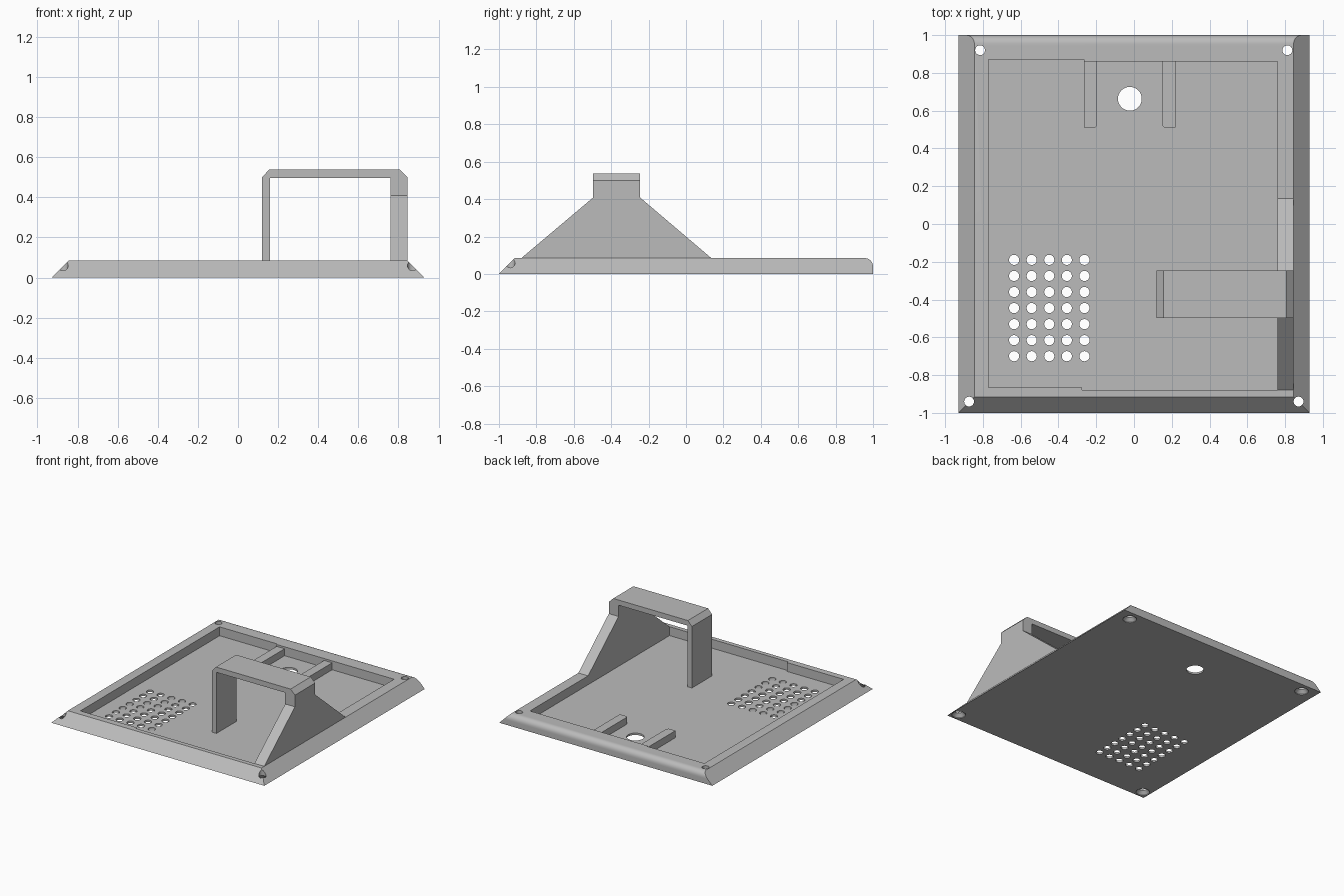
import bpy, bmesh, math

if "Cube" in bpy.data.objects:
    bpy.data.objects.remove(bpy.data.objects["Cube"])

H = 0.085       # plate height
FLOOR = 0.015   # floor thickness inside the pocket

grey = bpy.data.materials.new("plain grey")
grey.diffuse_color = (0.5, 0.5, 0.5, 1)
grey.use_nodes = True
grey.node_tree.nodes["Principled BSDF"].inputs["Base Color"].default_value = grey.diffuse_color


def make(name, rings_list):
    """Closed solids from stacks of rings (each ring a list of 3D points)."""
    bm = bmesh.new()
    for rings in rings_list:
        vs = [[bm.verts.new(p) for p in r] for r in rings]
        n = len(vs[0])
        bm.faces.new(vs[0][::-1])
        bm.faces.new(vs[-1])
        for a, b in zip(vs, vs[1:]):
            for i in range(n):
                j = (i + 1) % n
                bm.faces.new((a[i], a[j], b[j], b[i]))
    bmesh.ops.recalc_face_normals(bm, faces=bm.faces)
    me = bpy.data.meshes.new(name)
    bm.to_mesh(me)
    bm.free()
    me.materials.append(grey)
    ob = bpy.data.objects.new(name, me)
    bpy.context.collection.objects.link(ob)
    return ob


def prism(profile, lo, hi, axis):
    """Rings of a 2D profile extruded along an axis."""
    put = {"x": lambda a, b, t: (t, a, b),
           "y": lambda a, b, t: (a, t, b),
           "z": lambda a, b, t: (a, b, t)}[axis]
    return [[put(a, b, t) for a, b in profile] for t in (lo, hi)]


def turned(x, y, steps, n=24):
    """Rings of a round hole, steps = (radius, z)."""
    return [[(x + r * math.cos(2 * math.pi * i / n),
              y + r * math.sin(2 * math.pi * i / n), z) for i in range(n)]
            for r, z in steps]


def cut(ob, cutter):
    mod = ob.modifiers.new("cut", "BOOLEAN")
    mod.operation, mod.solver, mod.object = "DIFFERENCE", "EXACT", cutter
    bpy.context.view_layer.objects.active = ob
    bpy.ops.object.modifier_apply(modifier=mod.name)
    bpy.data.objects.remove(cutter)


# Plate: chamfered front and sides, rounded back edge
R = 0.045
levels = [(0, 1.0)] + [(H - R + R * math.sin(t), 1 - R + R * math.cos(t))
                       for t in (math.radians(15 * k) for k in range(7))]
plate = make("base_plate", [[[(-.93 + z, -1 + z, z), (.93 - z, -1 + z, z),
                              (.93 - z, yb, z), (-.93 + z, yb, z)]
                             for z, yb in levels]])

# Pocket with slightly stepped front and back walls
pocket = [(-.77, -.865), (-.275, -.865), (-.275, -.88), (.76, -.88),
          (.76, .86), (-.265, .86), (-.265, .87), (-.77, .87)]
cut(plate, make("pocket_cutter", [prism(pocket, FLOOR, 0.3, "z")]))

# Vent grid, large hole and countersunk screw holes
holes = [turned(-.635 + .0932 * i, -.19 - .085 * j, [(.027, -.1), (.027, .2)], 16)
         for i in range(5) for j in range(7)]
holes.append(turned(-.022, .663, [(.063, -.1), (.063, .2)], 32))
for x, y in ((-.815, .92), (.812, .92), (-.873, -.94), (.871, -.94)):
    holes.append(turned(x, y, [(.05, -.1), (.05, .005), (.026, .03), (.026, .2)]))
cut(plate, make("hole_cutter", holes))

# Two ribs reaching from the back wall
for name, x0, x1, s in (("left_rib", -.265, -.195, 1), ("right_rib", .22, .15, -1)):
    c = .012 * s
    make(name, [prism([(x0, .862), (x0, .51), (x1 - c, .51), (x1, .522), (x1, .862)],
                      FLOOR - .005, .07, "z")])

# Arched bracket with chamfered shoulders
make("bracket_arch", [prism([(.12, .01), (.12, .5), (.155, .538), (.807, .538),
                             (.845, .5), (.845, .408), (.76, .408), (.76, .497),
                             (.16, .497), (.16, .01)], -.497, -.245, "y")])

# Sloped side wall carrying the bracket
make("bracket_side_wall", [prism([(-.88, H), (.135, H), (-.245, .408), (-.497, .408)],
                                 .76, .845, "x")])

# Smooth only the curved surfaces
bpy.ops.object.select_all(action="DESELECT")
plate.select_set(True)
bpy.context.view_layer.objects.active = plate
bpy.ops.object.shade_smooth_by_angle(angle=math.radians(30))
